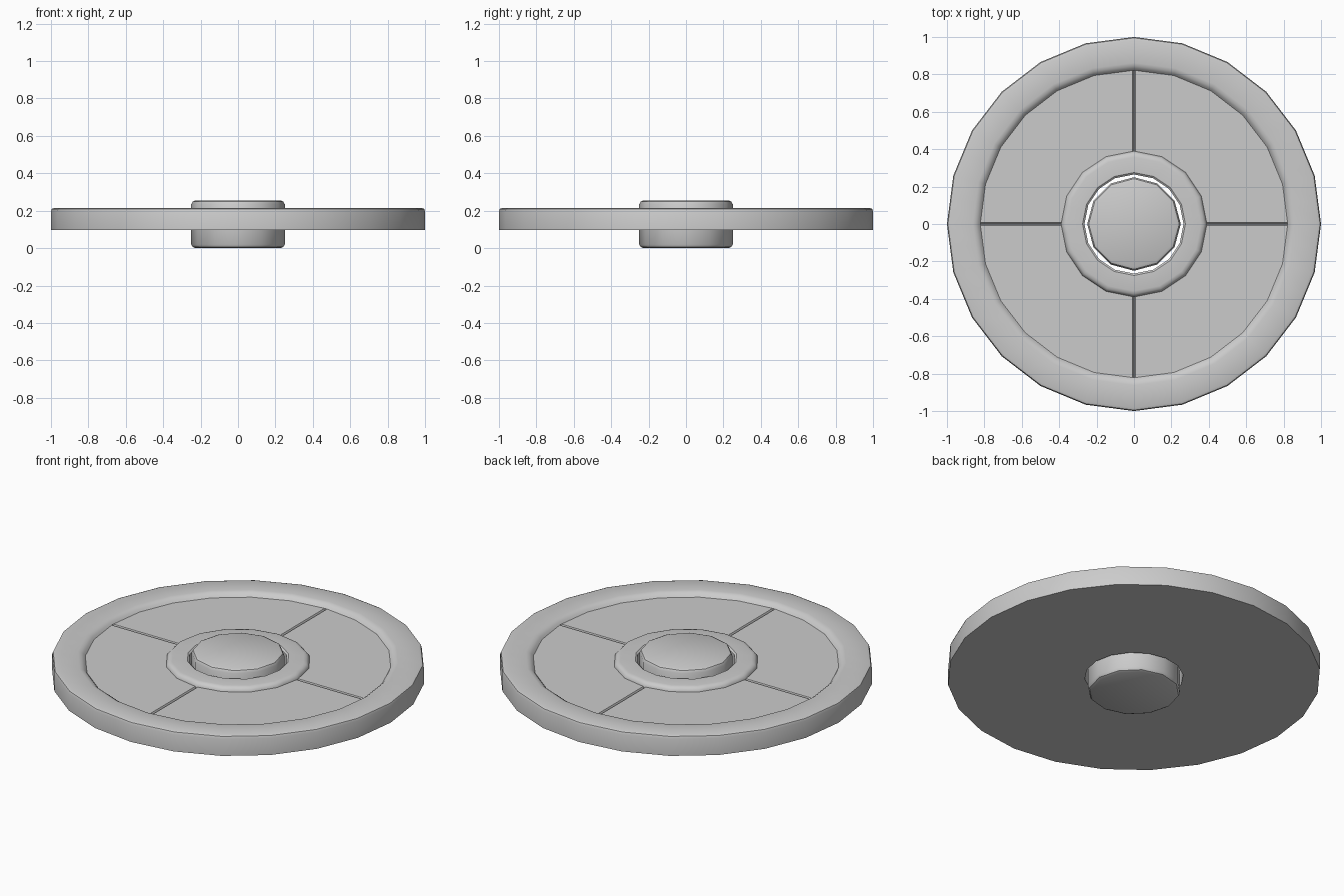
import bpy, bmesh
from math import cos, sin, pi, radians

if "Cube" in bpy.data.objects:
    bpy.data.objects.remove(bpy.data.objects["Cube"])

COLS = 48  # common multiple of the 24-sided rim and the 16-sided hub


def poly_r(r, n, a):
    """Distance from centre to the edge of an n-gon at angle a."""
    step = 2 * pi / n
    return r * cos(step / 2) / cos((a + 1e-9) % step - step / 2)


def finish(bm, name):
    bmesh.ops.recalc_face_normals(bm, faces=bm.faces[:])
    me = bpy.data.meshes.new(name)
    bm.to_mesh(me)
    bm.free()
    ob = bpy.data.objects.new(name, me)
    bpy.context.collection.objects.link(ob)
    bpy.ops.object.select_all(action='DESELECT')
    ob.select_set(True)
    bpy.context.view_layer.objects.active = ob
    bpy.ops.object.shade_smooth_by_angle(angle=radians(35))
    return ob


def ring_body(name, profile, cols, closed):
    """Revolve (radius, sides, z) rings; closed joins last to first, else caps."""
    bm = bmesh.new()
    rings = []
    for r, n, z in profile:
        ring = []
        for i in range(cols):
            a = 2 * pi * i / cols
            d = poly_r(r, n, a)
            ring.append(bm.verts.new((d * cos(a), d * sin(a), z)))
        rings.append(ring)
    pairs = list(zip(rings, rings[1:]))
    if closed:
        pairs.append((rings[-1], rings[0]))
    else:
        bm.faces.new(rings[0])
        bm.faces.new(rings[-1])
    for p, q in pairs:
        for i in range(cols):
            j = (i + 1) % cols
            bm.faces.new((p[i], p[j], q[j], q[i]))
    return finish(bm, name)


# Disc body: outer rim, recessed channel and raised hub ring with a through hole
BASE, TOP, FLOOR, GROOVE = 0.097, 0.215, 0.190, 0.178
ring_body("disc_body", [
    (0.265, 16, BASE), (1.0, 24, BASE), (1.0, 24, 0.197),
    (0.995, 24, 0.210), (0.982, 24, TOP),
    (0.862, 24, TOP), (0.845, 24, 0.211), (0.832, 24, 0.202),
    (0.822, 24, FLOOR), (0.822, 24, GROOVE),
    (0.39, 16, GROOVE), (0.39, 16, FLOOR),
    (0.384, 16, 0.202), (0.375, 16, 0.211), (0.358, 16, TOP),
    (0.275, 16, TOP), (0.265, 16, 0.207)], COLS, True)

# Four inlaid quarter panels separated by narrow V grooves
for k in range(4):
    bm = bmesh.new()
    cols = []
    for i in range(COLS // 4 + 1):
        a = k * pi / 2 + i * 2 * pi / COLS
        cols.append([(poly_r(r, n, a) * cos(a), poly_r(r, n, a) * sin(a))
                     for r, n in ((0.388, 16), (0.824, 24))])

    def column(i, gap, z):
        side = 1 if i == 0 else -1 if i == COLS // 4 else 0
        a = k * pi / 2 + i * 2 * pi / COLS
        return [bm.verts.new((x - side * gap * sin(a), y + side * gap * cos(a), z))
                for x, y in cols[i]]

    last = COLS // 4
    strips = [column(0, 0.002, GROOVE)]
    strips += [column(i, 0.008, FLOOR) for i in range(last + 1)]
    strips += [column(last, 0.002, GROOVE)]
    for p, q in zip(strips, strips[1:]):
        bm.faces.new((p[0], p[1], q[1], q[0]))
    bmesh.ops.recalc_face_normals(bm, faces=bm.faces[:])
    if sum(f.normal.z for f in bm.faces) < 0:
        bmesh.ops.reverse_faces(bm, faces=bm.faces[:])
    me = bpy.data.meshes.new("panel")
    bm.to_mesh(me)
    bm.free()
    bpy.context.collection.objects.link(bpy.data.objects.new("panel_%d" % (k + 1), me))

# Central plug, bevelled at both ends, loose in the hole
ring_body("centre_plug", [
    (0.228, 12, 0.0), (0.242, 12, 0.006), (0.25, 12, 0.02),
    (0.25, 12, 0.235), (0.242, 12, 0.249), (0.228, 12, 0.255)], 12, False)
